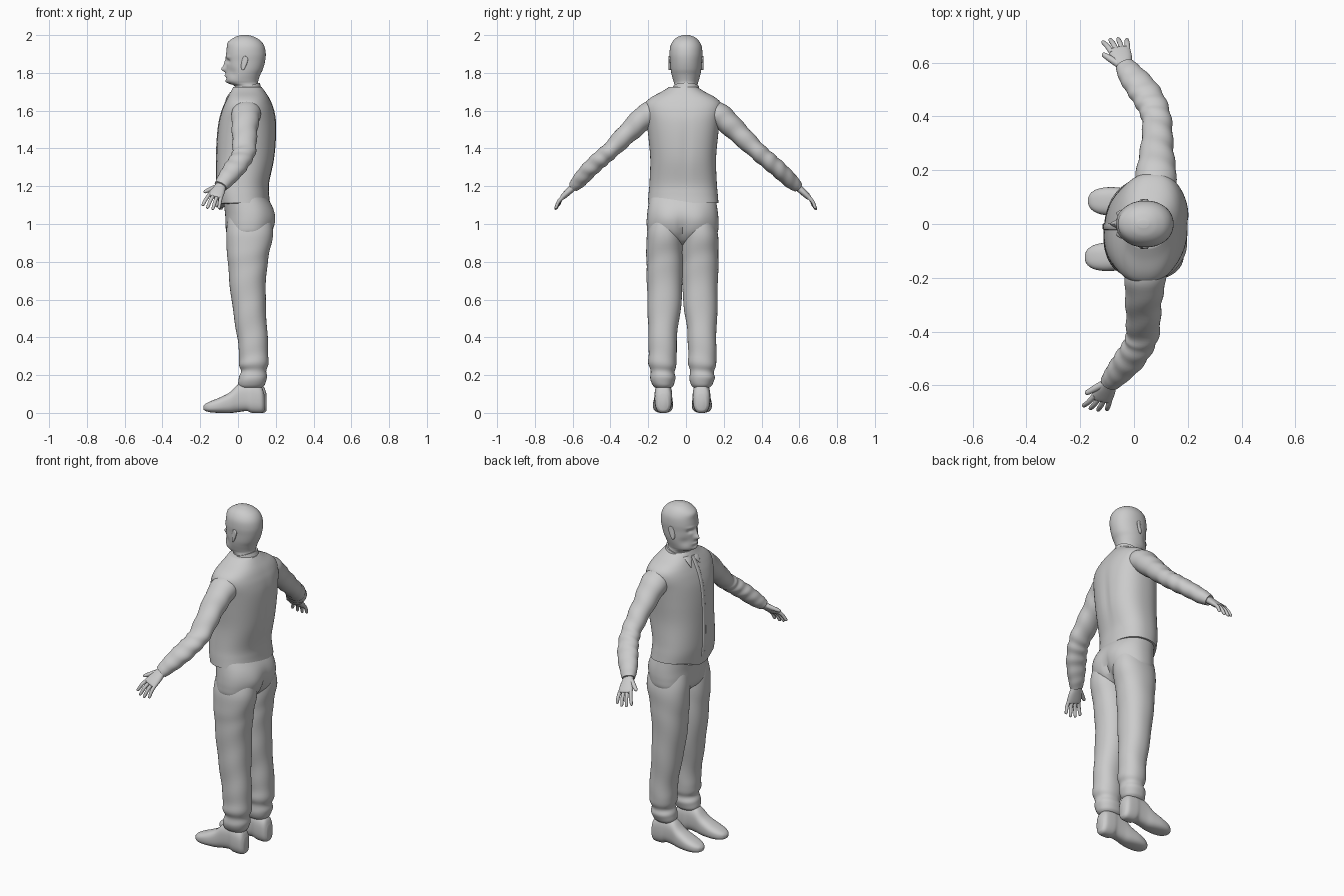
import bpy, bmesh, math
from mathutils import Vector as V


def catmull(a, b, c, d, t):
    return [0.5 * (2*q + (r-p)*t + (2*p-5*q+4*r-s)*t*t + (3*q-p-3*r+s)*t**3)
            for p, q, r, s in zip(a, b, c, d)]


def loft(name, rings, n=40, steps=5, e=2.0, bumps=(), folds=0.0, freq=9.0):
    """Smooth skin through rings of (centre, u axis, v axis)."""
    flat = [[*c, *u, *v] for c, u, v in rings]
    pad = [flat[0]] + flat + [flat[-1]]
    rows = [catmull(*pad[i:i+4], s/steps) for i in range(len(flat)-1) for s in range(steps)] + [flat[-1]]
    bm = bmesh.new()
    loops = []
    for k, r in enumerate(rows):
        c, u, v = V(r[:3]), V(r[3:6]), V(r[6:])
        t, loop = k/(len(rows)-1), []
        for i in range(n):
            a = 2*math.pi*i/n
            ca, sa = math.cos(a), math.sin(a)
            w = 1 + folds*math.sin(freq*6.28*t + 2*math.sin(a+4*t)) * math.sin(math.pi*t)
            p = c + (u*math.copysign(abs(ca)**(2/e), ca) + v*math.copysign(abs(sa)**(2/e), sa))*w
            move = V()
            for pos, rad, d in bumps:
                q = sum(((p[j]-pos[j])/rad[j])**2 for j in range(3))
                move += V(d)*math.exp(-q)
            loop.append(bm.verts.new(p+move))
        loops.append(loop)
    for A, B in zip(loops, loops[1:]):
        for i in range(n):
            bm.faces.new((A[i], A[i-1], B[i-1], B[i]))
    bm.faces.new(loops[0])
    bm.faces.new(loops[-1])
    bmesh.ops.recalc_face_normals(bm, faces=bm.faces)
    me = bpy.data.meshes.new(name)
    bm.to_mesh(me)
    bm.free()
    ob = bpy.data.objects.new(name, me)
    bpy.context.collection.objects.link(ob)
    bpy.ops.object.select_all(action='DESELECT')
    ob.select_set(True)
    bpy.context.view_layer.objects.active = ob
    bpy.ops.object.shade_smooth_by_angle(angle=math.radians(50))
    return ob


def level(z, xf, xb, hw, y=0.0, shear=0.0):
    """Horizontal ring from its front, back and half width."""
    return ((xf+xb)/2, y, z), ((xb-xf)/2, 0, 0), (shear*hw, hw, 0)


def tube(name, pts, **kw):
    """Tube along (x, y, z, width, thickness) points; width runs along x."""
    rings = []
    for i, p in enumerate(pts):
        t = (V(pts[min(i+1, len(pts)-1)][:3]) - V(pts[max(i-1, 0)][:3])).normalized()
        u = (V((1, 0, 0)) - t*t.x).normalized()
        rings.append((p[:3], u*p[3], t.cross(u)*p[4]))
    return loft(name, rings, **kw)


# head and neck with sculpted face
face = [((-.06, 0, 1.823), (.035, .013, .016), (-.026, 0, -.004)),
        ((-.06, 0, 1.852), (.035, .011, .02), (-.011, 0, 0)),
        ((-.06, 0, 1.786), (.035, .022, .007), (-.007, 0, 0)),
        ((-.06, 0, 1.77), (.03, .02, .006), (.004, 0, 0)),
        ((-.06, 0, 1.752), (.03, .022, .012), (-.006, 0, 0)),
        ((-.05, 0, 1.955), (.03, .06, .02), (-.006, 0, .002))]
for s in (-1, 1):
    face += [((-.05, s*.032, 1.862), (.03, .017, .011), (.011, 0, 0)),
             ((-.05, s*.032, 1.884), (.03, .026, .008), (-.004, 0, 0)),
             ((-.03, s*.055, 1.80), (.03, .03, .025), (.003, -s*.006, 0))]
head = [(1.64, -.03, .14, .075), (1.70, -.02, .117, .064), (1.73, -.018, .108, .062),
        (1.745, -.05, .107, .063), (1.76, -.063, .108, .068), (1.79, -.064, .118, .076),
        (1.82, -.062, .132, .081), (1.86, -.062, .143, .084), (1.90, -.063, .147, .087),
        (1.94, -.056, .14, .083), (1.97, -.042, .12, .068), (1.99, -.015, .088, .045),
        (2.0, .015, .055, .015)]
loft("head", [level(*r) for r in head], n=96, steps=8, e=2.1, bumps=face)
for s in (-1, 1):
    loft("ear", [((.03+dx, s*.083, z), (r, s*r*.35, 0), (0, .009, 0)) for z, r, dx in
                 ((1.815, .004, -.004), (1.825, .01, -.003), (1.85, .016, .002),
                  (1.872, .017, .006), (1.885, .01, .006), (1.889, .003, .006))], n=16)

# waistcoat, dipping to a point at the front hem
vest = [(1.11, -.098, .168, .187), (1.16, -.108, .163, .183), (1.22, -.112, .164, .178),
        (1.34, -.112, .19, .174), (1.45, -.108, .2, .183), (1.54, -.098, .2, .194),
        (1.60, -.082, .19, .205), (1.64, -.066, .176, .2), (1.67, -.052, .162, .17),
        (1.70, -.037, .143, .115), (1.725, -.025, .125, .075)]
loft("waistcoat", [level(*r, y=-.015, shear=.08) for r in vest], n=72, e=2.35,
     bumps=[((-.1, -.04, 1.105), (.06, .05, .03), (0, 0, -.03)),
            ((-.1, .03, 1.105), (.06, .05, .03), (0, 0, -.03)),
            ((.2, 0, 1.4), (.06, .018, .16), (-.008, 0, 0))])
loft("front_placket", [((xf+.001, -.01, z), (.006, 0, 0), (0, .012, 0))
                       for z, xf, xb, hw in vest[:-1]], n=12, e=3)

# shirt collar and its points
loft("collar", [((.048, 0, 1.685), (.08, 0, .02), (0, .078, 0)),
                ((.046, 0, 1.71), (.074, 0, .02), (0, .072, 0)),
                ((.046, 0, 1.728), (.069, 0, .02), (0, .068, 0))], n=48)
for s in (-1, 1):
    loft("collar_point", [((-.022, s*.025, 1.705), (.008, 0, 0), (0, .026, 0)),
                          ((-.044, s*.032, 1.685), (.008, 0, 0), (0, .022, 0)),
                          ((-.062, s*.04, 1.655), (.005, 0, 0), (0, .004, 0))], n=16)

# trouser seat
seat = [(1.16, -.08, .14, .17), (1.10, -.074, .178, .181), (1.05, -.068, .192, .188),
        (1.0, -.066, .19, .19), (.95, -.06, .175, .183), (.91, -.03, .14, .14), (.89, .02, .1, .06)]
loft("trouser_seat", [level(*r, y=-.018) for r in seat], n=64, e=2.3,
     bumps=[((.19, -.105, 1.02), (.06, .06, .07), (.01, 0, 0)),
            ((.19, .07, 1.02), (.06, .06, .07), (.01, 0, 0)),
            ((.19, -.018, .95), (.08, .02, .07), (-.02, 0, 0))])

# trouser legs and shoes, mirrored about the hip centre
leg = [(1.05, -.05, .17, -.18, -.03), (.95, -.062, .186, -.206, -.02), (.85, -.058, .166, -.21, -.017),
       (.75, -.05, .152, -.208, -.018), (.6, -.035, .146, -.205, -.022), (.45, -.012, .154, -.2, -.043),
       (.33, .005, .16, -.198, -.05), (.26, .005, .16, -.199, -.05), (.22, .016, .15, -.186, -.06),
       (.185, .004, .153, -.19, -.056), (.15, .002, .142, -.178, -.064), (.135, .01, .13, -.165, -.075)]
shoe = [(.139, .012, .10, .026), (.122, 0, .14, .042), (.075, 0, .16, .047), (.045, .01, .16, .045),
        (.0, .006, .15, .046), (-.045, 0, .108, .05), (-.1, 0, .08, .053), (-.145, .003, .062, .046),
        (-.172, .01, .048, .03), (-.183, .018, .036, .01)]
for s, dy, dx in ((1, 0, 0), (-1, -.038, .012)):
    loft("trouser_leg", [level(z, a+dx*(1-z), b, (d-c)/2, y=s*(c+d)/2+dy) for z, a, b, c, d in leg],
         n=48, e=2.2, folds=.018, freq=8)
    loft("shoe", [((x+dx, s*(-.12+.02*min(x, 0))+dy, (lo+hi)/2), (0, hw, 0), (0, 0, (hi-lo)/2))
                  for x, lo, hi, hw in shoe], n=36, e=2.6)

# sleeves: each arm hangs slightly differently
arms = {
    -1: [(.05, -.12, 1.60, .075, .07), (.042, -.205, 1.575, .076, .066), (.035, -.30, 1.49, .067, .056),
         (.033, -.40, 1.39, .062, .046), (.015, -.455, 1.342, .057, .046), (-.022, -.51, 1.29, .056, .044),
         (-.065, -.56, 1.235, .046, .04), (-.092, -.592, 1.2, .036, .03)],
    1: [(.075, .09, 1.60, .075, .07), (.082, .18, 1.572, .076, .066), (.085, .275, 1.485, .062, .056),
        (.086, .375, 1.388, .055, .047), (.068, .44, 1.332, .056, .046), (.032, .50, 1.28, .057, .044),
        (-.012, .555, 1.228, .048, .04), (-.035, .59, 1.198, .036, .03)]}
tips = {-1: (-.15, -.692, 1.078), 1: (-.075, .69, 1.075)}
for s, path in arms.items():
    tube("sleeve", path, n=40, steps=8, e=2.1, folds=.045, freq=9)
    # palm, four spread fingers and a thumb
    wrist, tip = V(path[-1][:3]), V(tips[s])
    mid = wrist.lerp(tip, .5) + V((0, s*.006, .008))
    t = (tip-wrist).normalized()
    u = (V((1, 0, 0)) - t*t.x).normalized()
    back = wrist - t*.03
    tube("palm", [(*back, .027, .022), (*wrist, .029, .02), (*wrist.lerp(mid, .5), .038, .018),
                  (*mid, .041, .015), (*(mid+t*.008), .034, .01)], n=24, e=2.3)
    for i, length in enumerate((.9, 1.0, .97, .78)):
        k = i - 1.5
        a = mid + u*k*.02 - t*.01
        b = mid.lerp(tip, length) + u*k*.03
        c = a.lerp(b, .5) + V((0, s*.004, .005))
        tube("finger", [(*a, .01, .011), (*c, .0095, .0095), (*a.lerp(b, .9), .008, .008),
                        (*b, .003, .003)], n=12)
    a = wrist + t*.012 - u*.02
    b = mid - u*.066 - t*.005
    tube("thumb", [(*a, .014, .014), (*a.lerp(b, .55), .012, .012), (*a.lerp(b, .9), .009, .009),
                   (*b, .003, .003)], n=12)
